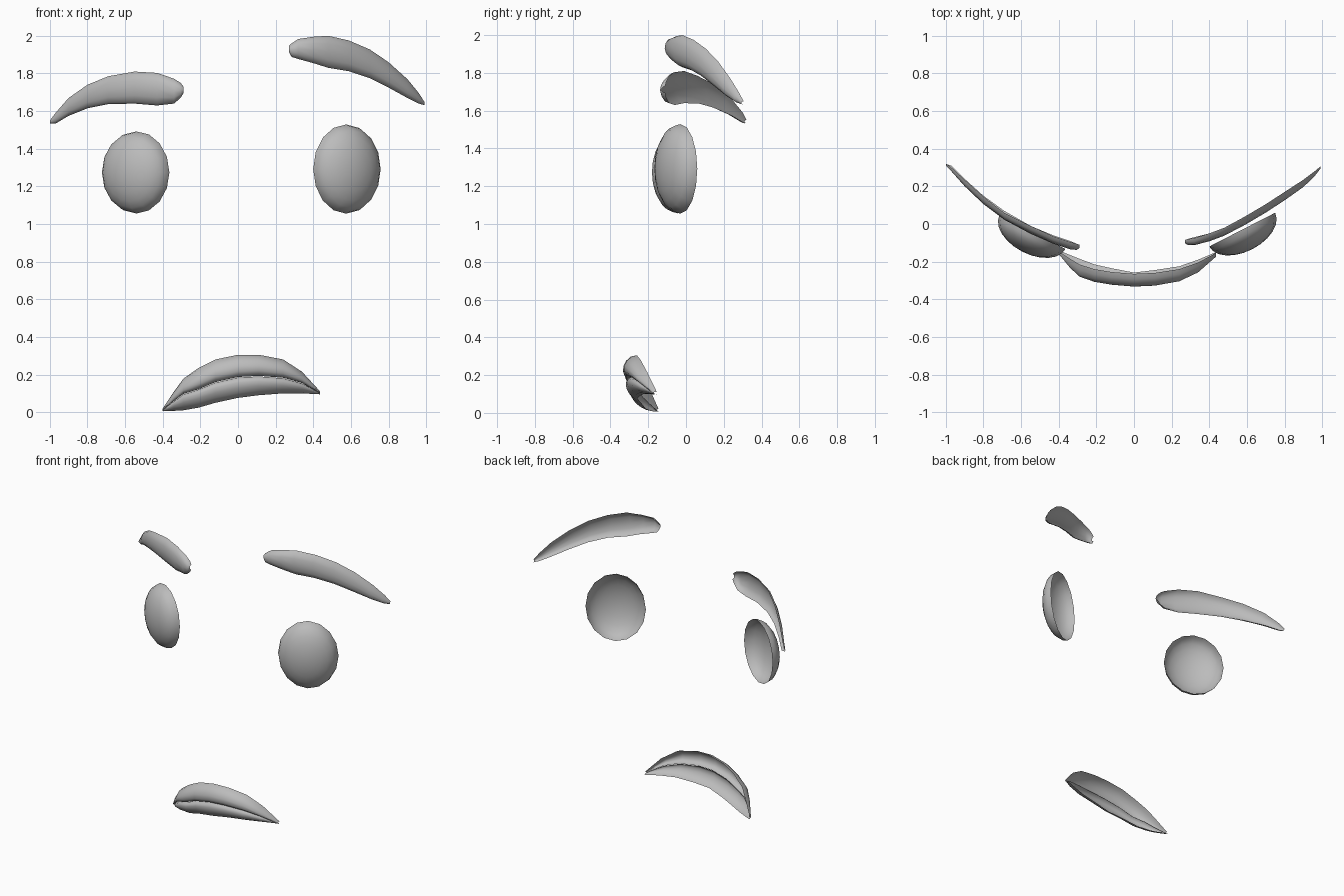
import bpy, bmesh, math
from mathutils import Vector

grey = bpy.data.materials.new("neutral grey")
grey.diffuse_color = (0.5, 0.5, 0.5, 1)


def finish(name, bm):
    mesh = bpy.data.meshes.new(name)
    bm.to_mesh(mesh)
    bm.free()
    mesh.materials.append(grey)
    mesh.shade_smooth()
    bpy.context.collection.objects.link(bpy.data.objects.new(name, mesh))


def bowed_shell(name, stations, bulge, n=6):
    """Open shell bowed forward; station = x, top z, bottom z, top y, bottom y."""
    bm = bmesh.new()
    rows = []
    widest = max(s[1] - s[2] for s in stations)
    for x, zt, zb, yt, yb in stations:
        depth = bulge * min(1, 1.5 * (zt - zb) / widest) ** 0.7
        row = []
        for i in range(n + 1):
            a = math.pi * i / n
            t = (1 - math.cos(a)) / 2
            row.append(bm.verts.new((x, yt + (yb - yt) * t - depth * math.sin(a),
                                     zt + (zb - zt) * t)))
        rows.append(row)
    for r, s in zip(rows, rows[1:]):
        for i in range(n):
            bm.faces.new((r[i], r[i + 1], s[i + 1], s[i]))
    finish(name, bm)


def eye_dome(name, centre, half_w, half_h, depth, side, sides=16, rings=6):
    """Open half ellipsoid facing forward and outward."""
    bm = bmesh.new()
    across = Vector((0.89 * side, 0.456, 0))
    out = Vector((0.456 * side, -0.89, 0))
    up = Vector((0, 0, 1))
    c = Vector(centre)
    pole = bm.verts.new(c + out * depth)
    loops = []
    for k in range(rings):
        a = math.pi / 2 * k / rings
        loops.append([bm.verts.new(
            c + out * depth * math.sin(a)
            + across * half_w * math.cos(a) * math.cos(2 * math.pi * j / sides)
            + up * half_h * math.cos(a) * math.sin(2 * math.pi * j / sides))
            for j in range(sides)])
    for j in range(sides):
        k = (j + 1) % sides
        for p, q in zip(loops, loops[1:]):
            bm.faces.new((p[j], p[k], q[k], q[j]))
        bm.faces.new((loops[-1][j], loops[-1][k], pole))
    if side < 0:
        bmesh.ops.reverse_faces(bm, faces=bm.faces[:])
    finish(name, bm)


# Eyes
eye_dome("right_eye", (0.575, -0.03, 1.292), 0.197, 0.237, 0.117, 1)
eye_dome("left_eye", (-0.54, -0.043, 1.274), 0.197, 0.218, 0.117, -1)

# Eyebrows
bowed_shell("left_eyebrow", [
    (-1.00, 1.55, 1.535, 0.32, 0.32), (-0.97, 1.59, 1.533, 0.30, 0.31),
    (-0.90, 1.67, 1.575, 0.235, 0.24), (-0.80, 1.74, 1.615, 0.145, 0.15),
    (-0.69, 1.785, 1.637, 0.06, 0.07), (-0.55, 1.81, 1.64, -0.01, -0.01),
    (-0.43, 1.803, 1.63, -0.065, -0.06), (-0.34, 1.772, 1.64, -0.095, -0.09),
    (-0.305, 1.75, 1.67, -0.105, -0.105), (-0.29, 1.73, 1.695, -0.11, -0.11)], 0.042)
bowed_shell("right_eyebrow", [
    (0.27, 1.945, 1.915, -0.085, -0.085), (0.285, 1.96, 1.888, -0.08, -0.08),
    (0.32, 1.983, 1.877, -0.075, -0.07), (0.40, 1.995, 1.855, -0.05, -0.05),
    (0.48, 2.00, 1.83, -0.02, -0.02), (0.59, 1.975, 1.812, 0.04, 0.035),
    (0.70, 1.928, 1.775, 0.105, 0.10), (0.80, 1.86, 1.725, 0.17, 0.165),
    (0.90, 1.77, 1.67, 0.235, 0.235), (0.96, 1.697, 1.64, 0.28, 0.28),
    (0.99, 1.65, 1.632, 0.305, 0.305)], 0.042)

# Lips
bowed_shell("upper_lip", [
    (-0.40, 0.02, 0.01, -0.145, -0.15), (-0.34, 0.11, 0.06, -0.185, -0.205),
    (-0.29, 0.178, 0.097, -0.215, -0.24), (-0.21, 0.235, 0.122, -0.24, -0.27),
    (-0.12, 0.28, 0.16, -0.255, -0.285), (0.0, 0.305, 0.187, -0.265, -0.295),
    (0.11, 0.305, 0.193, -0.26, -0.29), (0.24, 0.28, 0.183, -0.24, -0.265),
    (0.34, 0.215, 0.155, -0.205, -0.225), (0.435, 0.112, 0.10, -0.155, -0.165)], 0.052)
bowed_shell("lower_lip", [
    (-0.40, 0.012, 0.005, -0.15, -0.14), (-0.34, 0.058, 0.007, -0.205, -0.165),
    (-0.29, 0.094, 0.01, -0.238, -0.185), (-0.21, 0.12, 0.024, -0.268, -0.215),
    (-0.12, 0.157, 0.05, -0.283, -0.235), (0.0, 0.184, 0.076, -0.293, -0.258),
    (0.11, 0.19, 0.09, -0.288, -0.245), (0.24, 0.18, 0.1, -0.263, -0.225),
    (0.34, 0.153, 0.1, -0.223, -0.19), (0.435, 0.102, 0.095, -0.165, -0.15)], 0.04)
